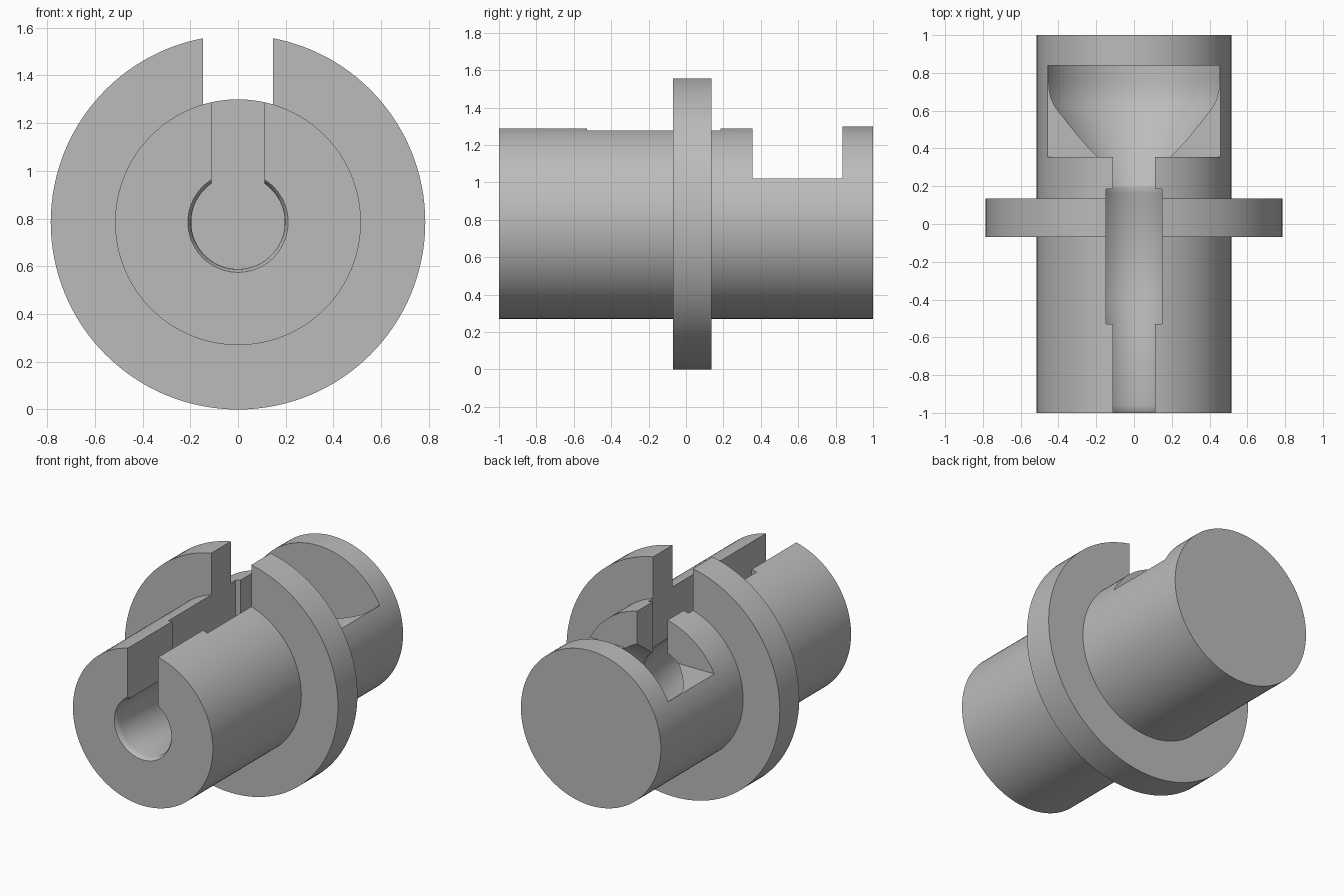
import bpy, bmesh
from math import sin, cos, tau, radians

AXIS_Z = 0.785
SEGMENTS = 128

if "Cube" in bpy.data.objects:
    bpy.data.objects.remove(bpy.data.objects["Cube"], do_unlink=True)


def make_object(name, bm):
    bmesh.ops.recalc_face_normals(bm, faces=bm.faces)
    mesh = bpy.data.meshes.new(name)
    bm.to_mesh(mesh)
    bm.free()
    obj = bpy.data.objects.new(name, mesh)
    bpy.context.collection.objects.link(obj)
    return obj


def turned(name, profile):
    """Closed solid turned about the long axis from (y, radius) pairs."""
    bm = bmesh.new()
    rings = []
    for y, r in profile:
        rings.append([bm.verts.new((r * cos(tau * i / SEGMENTS), y,
                                    AXIS_Z + r * sin(tau * i / SEGMENTS)))
                      for i in range(SEGMENTS)])
    for a, b in zip(rings, rings[1:]):
        for i in range(SEGMENTS):
            j = (i + 1) % SEGMENTS
            bm.faces.new((a[i], a[j], b[j], b[i]))
    bm.faces.new(rings[0])
    bm.faces.new(rings[-1])
    return make_object(name, bm)


def block(name, half_width, y0, y1, z0):
    """Box cutter, open past the top of the flange."""
    bm = bmesh.new()
    bmesh.ops.create_cube(bm, size=1)
    z1 = 1.8
    for v in bm.verts:
        v.co = (v.co.x * 2 * half_width,
                y0 if v.co.y < 0 else y1,
                z0 if v.co.z < 0 else z1)
    return make_object(name, bm)


# Barrel with its flange
body = turned("flanged_barrel", [
    (-1, 0.515), (-0.07, 0.515), (-0.07, 0.785),
    (0.135, 0.785), (0.135, 0.515), (1, 0.515)])

# Bore: lip, neck, wider chamber, neck, then the flared cavity
bore = turned("bore_cutter", [
    (-1.1, 0.21), (-1, 0.21), (-0.985, 0.2), (-0.96, 0.196),
    (-0.53, 0.196), (-0.42, 0.225), (0.11, 0.225), (0.16, 0.2),
    (0.195, 0.2), (0.62, 0.48), (0.66, 0.498), (0.71, 0.508),
    (0.76, 0.511), (0.838, 0.511)])

cutters = [
    bore,
    block("narrow_slot_cutter", 0.112, -1.1, 0.5, AXIS_Z),
    block("wide_slot_cutter", 0.147, -0.53, 0.185, AXIS_Z),
    block("pocket_cutter", 0.7, 0.355, 0.838, 1.022),
]

# Cut and apply
for cutter in cutters:
    mod = body.modifiers.new(cutter.name, "BOOLEAN")
    mod.operation = "DIFFERENCE"
    mod.solver = "EXACT"
    mod.object = cutter
    cutter.hide_render = True
bpy.context.view_layer.update()
cut = bpy.data.meshes.new_from_object(
    body.evaluated_get(bpy.context.evaluated_depsgraph_get()))
body.modifiers.clear()
body.data = cut
for cutter in cutters:
    bpy.data.objects.remove(cutter, do_unlink=True)

# Single grey finish
grey = bpy.data.materials.new("plain_grey")
grey.use_nodes = True
colour = (0.5, 0.5, 0.5, 1)
grey.diffuse_color = colour
grey.node_tree.nodes["Principled BSDF"].inputs["Base Color"].default_value = colour
body.data.materials.clear()
body.data.materials.append(grey)

# Smooth round walls, sharp edges
bpy.ops.object.select_all(action="DESELECT")
body.select_set(True)
bpy.context.view_layer.objects.active = body
bpy.ops.object.shade_smooth_by_angle(angle=radians(30))
